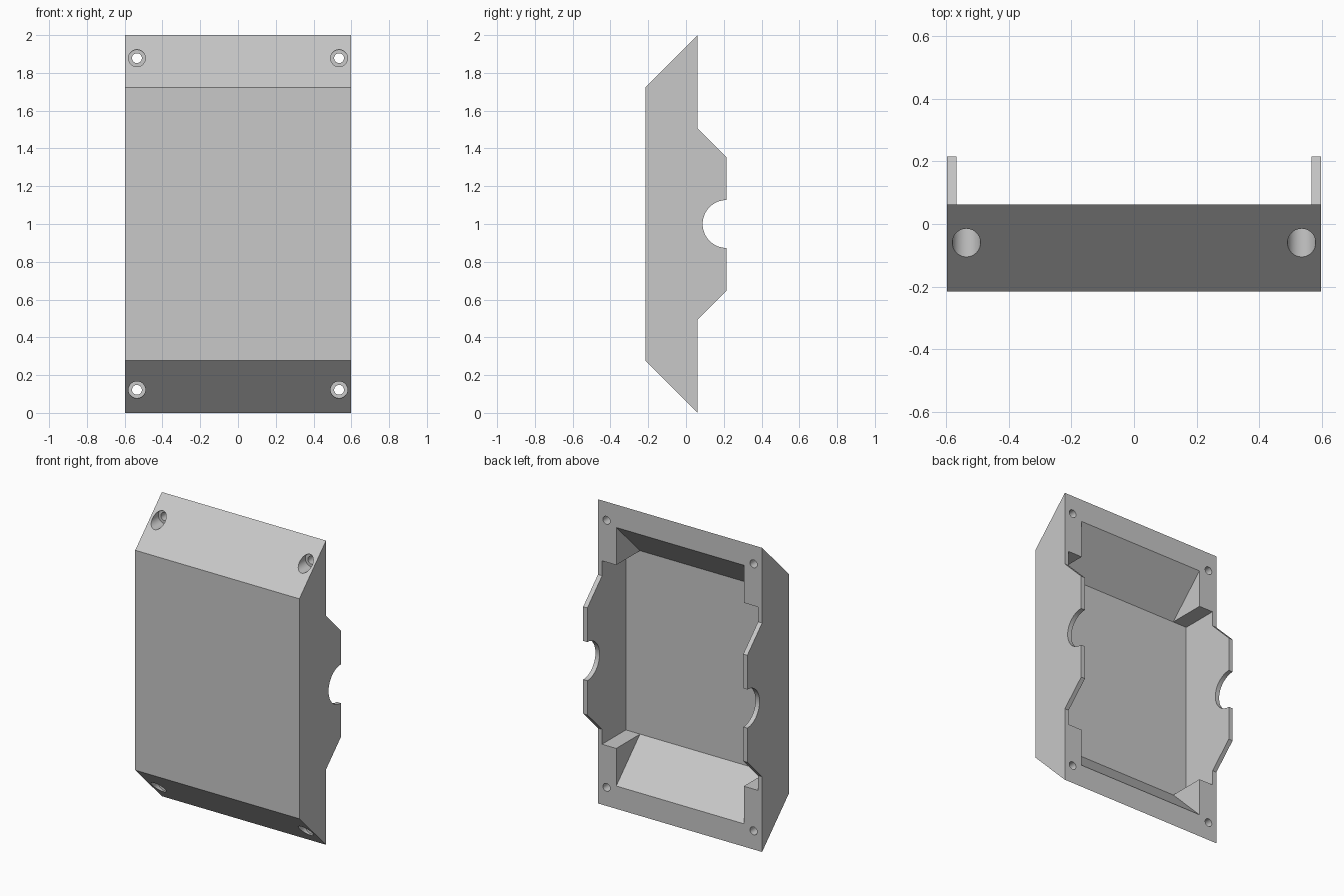
import bpy, bmesh, math
from mathutils import Matrix

default = bpy.data.objects.get("Cube")
if default:
    bpy.data.objects.remove(default, do_unlink=True)

# Main dimensions
HALF_W, WALL = 0.597, 0.03
FRONT, RIM, BACK = -0.215, 0.062, 0.215
FLOOR = FRONT + WALL
SLOPE = RIM - FRONT

grey = bpy.data.materials.new("light grey")
grey.use_nodes = True
grey.diffuse_color = (0.58, 0.58, 0.58, 1)
grey.node_tree.nodes["Principled BSDF"].inputs["Base Color"].default_value = grey.diffuse_color


def finish(name, bm):
    bmesh.ops.recalc_face_normals(bm, faces=bm.faces)
    mesh = bpy.data.meshes.new(name)
    bm.to_mesh(mesh)
    bm.free()
    mesh.materials.append(grey)
    ob = bpy.data.objects.new(name, mesh)
    bpy.context.collection.objects.link(ob)
    return ob


def prism(name, profile, half):
    """Extrude a (y, z) outline along x, centred."""
    bm = bmesh.new()
    face = bm.faces.new([bm.verts.new((-half, y, z)) for y, z in profile])
    side = bmesh.ops.extrude_face_region(bm, geom=[face])["geom"]
    bmesh.ops.translate(bm, vec=(2 * half, 0, 0),
                        verts=[v for v in side if isinstance(v, bmesh.types.BMVert)])
    return finish(name, bm)


def rod(name, x, z, radius, y0, y1):
    """Cylinder along y."""
    bm = bmesh.new()
    bmesh.ops.create_cone(bm, cap_ends=True, segments=40, radius1=radius, radius2=radius,
                          depth=y1 - y0,
                          matrix=Matrix.Translation((x, (y0 + y1) / 2, z))
                          @ Matrix.Rotation(math.pi / 2, 4, "X"))
    return finish(name, bm)


def cut(target, cutter):
    cutter.hide_render = True
    mod = target.modifiers.new("cut", "BOOLEAN")
    mod.operation, mod.solver, mod.object = "DIFFERENCE", "EXACT", cutter
    bpy.context.view_layer.objects.active = target
    bpy.ops.object.modifier_apply(modifier=mod.name)
    bpy.data.objects.remove(cutter, do_unlink=True)


# Outer shell: sloped ends, raised side ears, half-round notch in the ears
R = 0.127
notch = [(BACK - R * math.sin(a), 1 - R * math.cos(a))
         for a in (math.pi * i / 32 for i in range(33))]
lower = [(RIM, 0.495), (BACK, 0.648)]
upper = [(y, 2 - z) for y, z in reversed(lower)]
shell = prism("housing_shell",
              [(FRONT, 2 - SLOPE), (FRONT, SLOPE), (RIM, 0)] + lower + notch + upper + [(RIM, 2)],
              HALF_W)

# Main cavity with sloped ends
mouth, over = 0.15, 0.05
end = mouth + RIM - FLOOR
cut(shell, prism("cavity_cutter",
                 [(FLOOR, end), (RIM + over, mouth - over),
                  (RIM + over, 2 - mouth + over), (FLOOR, 2 - end)], 0.464))

# Wider middle pocket that leaves thin side walls
cut(shell, prism("pocket_cutter",
                 [(FLOOR, end), (BACK + over, end), (BACK + over, 2 - end), (FLOOR, 2 - end)],
                 HALF_W - WALL))

# Counterbored screw holes in the four corners
for x in (-0.535, 0.535):
    for z in (0.122, 1.878):
        cut(shell, rod("counterbore_cutter", x, z, 0.045, -0.3, 0.0))
        cut(shell, rod("screw_hole_cutter", x, z, 0.026, -0.3, 0.3))

bpy.ops.object.select_all(action="DESELECT")
shell.select_set(True)
bpy.context.view_layer.objects.active = shell
bpy.ops.object.shade_smooth_by_angle(angle=math.radians(30))
